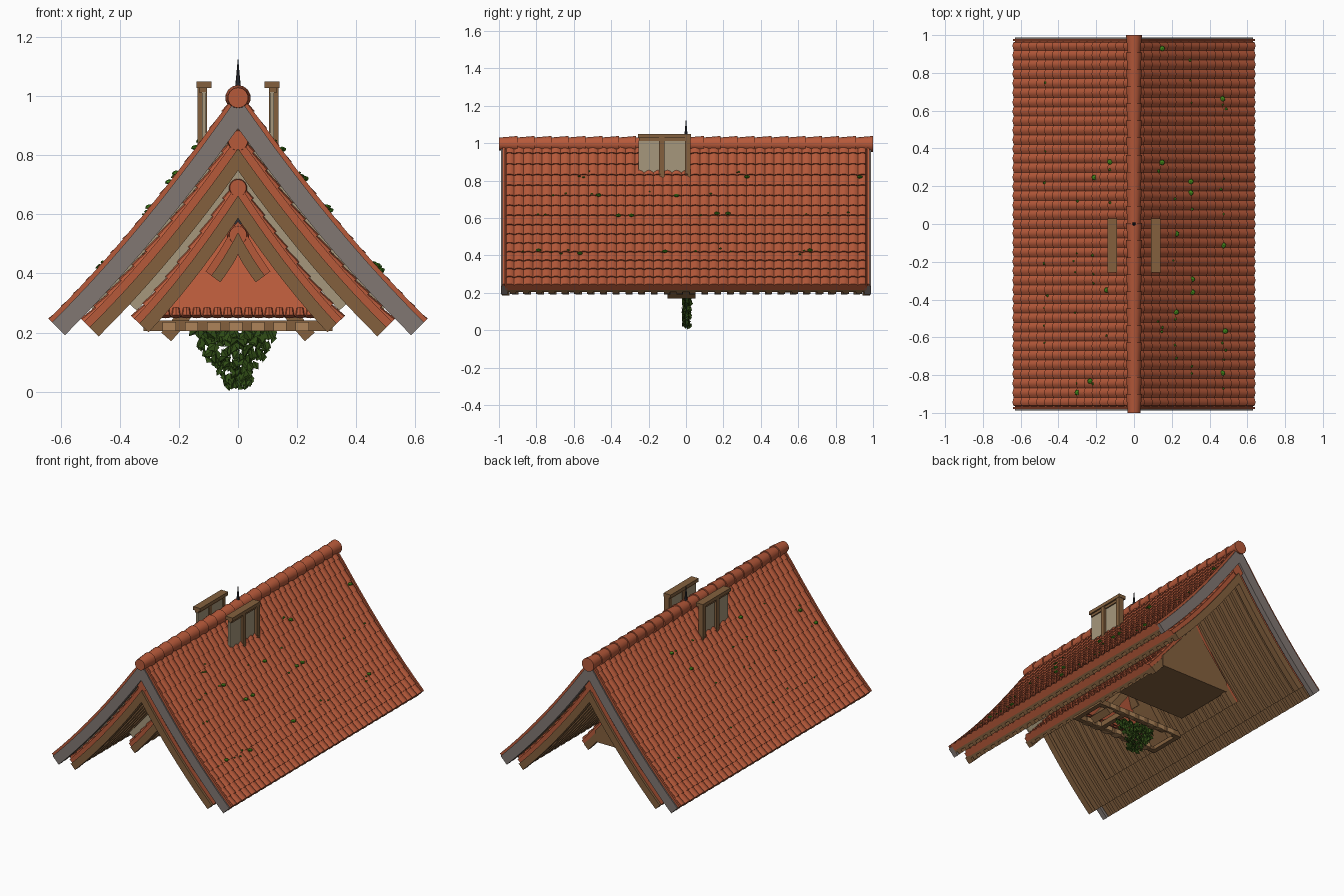
import bpy, bmesh, math, random
from mathutils import Vector, Matrix

if "Cube" in bpy.data.objects:
    bpy.data.objects.remove(bpy.data.objects["Cube"])
random.seed(4)

def mat(name, c):
    m = bpy.data.materials.new(name)
    m.diffuse_color = (*c, 1)
    m.use_nodes = True
    m.node_tree.nodes["Principled BSDF"].inputs["Base Color"].default_value = m.diffuse_color
    return m
TILE = mat("terracotta", (0.47, 0.10, 0.042))
WOOD = mat("brown wood", (0.23, 0.118, 0.048))
LIGHT = mat("light wood", (0.42, 0.23, 0.10))
PLASTER = mat("beige plaster", (0.38, 0.31, 0.20))
GREY = mat("weathered grey", (0.22, 0.185, 0.17))
MOSS = mat("moss green", (0.05, 0.22, 0.01))
IVY = mat("ivy green", (0.03, 0.075, 0.008))
DARK = mat("dark iron", (0.03, 0.03, 0.035))

def finish(name, bm, m, smooth=False):
    bmesh.ops.recalc_face_normals(bm, faces=bm.faces)
    me = bpy.data.meshes.new(name)
    bm.to_mesh(me)
    bm.free()
    me.materials.append(m)
    ob = bpy.data.objects.new(name, me)
    bpy.context.collection.objects.link(ob)
    if smooth:
        bpy.ops.object.select_all(action='DESELECT')
        ob.select_set(True)
        bpy.context.view_layer.objects.active = ob
        bpy.ops.object.shade_smooth_by_angle(angle=math.radians(40))
    return ob

def add_box(bm, x0, x1, y0, y1, z0, z1):
    M = Matrix.Translation(((x0+x1)/2, (y0+y1)/2, (z0+z1)/2)) @ Matrix.Diagonal((x1-x0, y1-y0, z1-z0, 1))
    bmesh.ops.create_cube(bm, size=1, matrix=M)

def prism(bm, poly, y0, y1):
    a = [bm.verts.new((x, y0, z)) for x, z in poly]
    b = [bm.verts.new((x, y1, z)) for x, z in poly]
    n = len(poly)
    bm.faces.new(a)
    bm.faces.new(b[::-1])
    for i in range(n):
        bm.faces.new((a[i], a[(i+1) % n], b[(i+1) % n], b[i]))

# Curved roof profile: half width, eave height, ridge height
MAIN, SECOND, THIRD = (0.63, 0.235, 1.0), (0.52, 0.235, 0.865), (0.35, 0.245, 0.705)
FOURTH, PORCH = (0.26, 0.2, 0.56), (0.10, 0.40, 0.565)

def at(p, t, d):
    """Point on the profile at t (0 ridge, 1 eave), moved d along the normal."""
    w, z0, z1 = p
    u, h = 1-t, z1-z0
    z = z0 + h*(0.8125*u + 0.1875*u*u)
    n = Vector((h/w*(0.8125 + 0.375*u), 1)).normalized()
    x = w*t + n.x*d
    if x < 0 or t == 0:
        return 0.0, (z1 + d/n.y if d < 0 else z1 + d)
    return x, z + n.y*d

def add_arch(bm, p, y0, y1, d0, d1, t1=1.0, n=10):
    """Two mirrored curved slabs between normal offsets d0 and d1."""
    for s in (1, -1):
        rings = []
        for i in range(n+1):
            t = t1*i/n
            (xa, za), (xb, zb) = at(p, t, d0), at(p, t, d1)
            rings.append([bm.verts.new(c) for c in ((s*xa, y0, za), (s*xa, y1, za), (s*xb, y1, zb), (s*xb, y0, zb))])
        for a, b in zip(rings, rings[1:]):
            for k in range(4):
                bm.faces.new((a[k], a[(k+1) % 4], b[(k+1) % 4], b[k]))
        bm.faces.new(rings[0])
        bm.faces.new(rings[-1])

def arch(name, m, *args, **kw):
    bm = bmesh.new()
    add_arch(bm, *args, **kw)
    return finish(name, bm, m)

def tiles(name, p, y0, y1, courses, pitch=0.05, amp=0.009):
    """Stepped, wavy tile surface on both slopes."""
    bm = bmesh.new()
    k = 6
    cols = round((y1-y0)/pitch)*k
    rows = []
    for c in range(courses):
        rows += [(c/courses, 0.002), ((c+1)/courses, 0.009)]
    rows.append((1.0, -0.01))
    for s in (1, -1):
        g = []
        for t, lift in rows:
            line = []
            for j in range(cols+1):
                d = lift + amp*abs(math.sin(math.pi*j/k)) if lift > 0 else lift
                if j in (0, cols):
                    d = -0.006
                x, z = at(p, t, d)
                line.append(bm.verts.new((s*x, y0+(y1-y0)*j/cols, z)))
            g.append(line)
        for a, b in zip(g, g[1:]):
            for j in range(cols):
                bm.faces.new((a[j], a[j+1], b[j+1], b[j]))
    finish(name, bm, TILE, True)

def ridge(name, z, r, y0, y1, n):
    """Row of overlapping tapered round ridge tiles."""
    bm = bmesh.new()
    L = (y1-y0)/n
    for i in range(n):
        M = Matrix.Translation((0, y0+L*(i+0.5), z)) @ Matrix.Rotation(-math.pi/2, 4, 'X')
        bmesh.ops.create_cone(bm, cap_ends=True, segments=14, radius1=r*0.84, radius2=r*1.05, depth=L*1.1, matrix=M)
    finish(name, bm, TILE, True)

def rafters(name, p, y0, y1, n, d0, d1, width):
    bm = bmesh.new()
    for i in range(n):
        y = y0 + (y1-y0-width)*i/(n-1)
        add_arch(bm, p, y, y+width, d0, d1, n=8)
    finish(name, bm, WOOD)

# Main roof
tiles("main_roof_tiles", MAIN, -0.968, 0.968, 15)
arch("main_roof_body", TILE, MAIN, -0.968, 0.968, 0.0, -0.028)
arch("main_roof_boards", WOOD, MAIN, -0.96, 0.96, -0.028, -0.042)
rafters("main_rafters", MAIN, -0.94, 0.94, 28, -0.042, -0.06, 0.032)
ridge("main_ridge_tiles", 0.995, 0.041, -0.995, 0.995, 22)
for s in (-1, 1):
    ya, yb = sorted((s*0.955, s*0.988))
    arch("grey_verge", GREY, MAIN, ya, yb, 0.0, -0.062)
    ya, yb = sorted((s*0.968, s*0.98))
    arch("verge_tile_edge", TILE, MAIN, ya, yb, 0.015, 0.0)

# Second roof nested just below
tiles("second_roof_tiles", SECOND, -0.96, 0.96, 12)
arch("second_roof_body", TILE, SECOND, -0.97, 0.97, 0.002, -0.028)
arch("second_roof_boards", WOOD, SECOND, -0.96, 0.96, -0.028, -0.042)
rafters("second_rafters", SECOND, -0.93, 0.93, 28, -0.042, -0.062, 0.035)
ridge("second_ridge_tiles", 0.85, 0.04, -0.97, 0.97, 20)
for s in (-1, 1):
    ya, yb = sorted((s*0.945, s*0.985))
    arch("second_bargeboard", WOOD, SECOND, ya, yb, -0.024, -0.068)

# Plaster strip between the two roofs, with batten ends
arch("plaster_strip", PLASTER, MAIN, -0.93, -0.915, -0.05, -0.11, t1=0.86)
bm = bmesh.new()
for s in (-1, 1):
    for i in range(8):
        x, z = at(MAIN, 0.14+0.09*i, -0.085)
        add_box(bm, s*x-0.016, s*x+0.016, -0.945, -0.91, z-0.01, z+0.01)
finish("batten_ends", bm, WOOD)

# Third, shorter roof and the room below it
tiles("third_roof_tiles", THIRD, -0.6, 0.55, 9)
arch("third_roof_body", TILE, THIRD, -0.61, 0.56, 0.002, -0.025)
arch("third_roof_boards", WOOD, THIRD, -0.6, 0.55, -0.025, -0.04)
rafters("third_rafters", THIRD, -0.58, 0.54, 16, -0.04, -0.055, 0.035)
ridge("third_ridge_tiles", 0.69, 0.034, -0.61, 0.56, 12)
for ya in (-0.62, 0.53):
    arch("third_bargeboard", WOOD, THIRD, ya, ya+0.035, -0.022, -0.065)
bm = bmesh.new()
prism(bm, [(-0.25, 0.27), (0.25, 0.27), (0.25, 0.34), (0, 0.63), (-0.25, 0.34)], 0.15, 0.57)
finish("inner_room_wall", bm, WOOD)
arch("inner_plaster_strip", PLASTER, SECOND, -0.58, -0.57, -0.06, -0.1, t1=0.8)

# Small front-facing tiled gable with its base frame
bm = bmesh.new()
v = [bm.verts.new(c) for c in ((-0.25, -0.17, 0.26), (0.25, -0.17, 0.26), (0, -0.03, 0.63),
                               (-0.25, -0.14, 0.25), (0.25, -0.14, 0.25), (0, 0.0, 0.62))]
for f in ((0, 1, 2), (5, 4, 3), (0, 3, 4, 1), (1, 4, 5, 2), (2, 5, 3, 0)):
    bm.faces.new([v[i] for i in f])
for i in range(15):
    M = Matrix.Translation((-0.245+0.035*i, -0.165, 0.268)) @ Matrix.Rotation(math.radians(-20), 4, 'X')
    bmesh.ops.create_cone(bm, cap_ends=True, segments=8, radius1=0.017, radius2=0.012, depth=0.03, matrix=M)
finish("small_gable_tiles", bm, TILE)
bm = bmesh.new()
for y in (-0.19, 0.03):
    add_box(bm, -0.32, 0.32, y, y+0.03, 0.205, 0.24)
for x in (-0.32, -0.13, 0.1, 0.29):
    add_box(bm, x, x+0.03, -0.18, 0.05, 0.205, 0.24)
finish("base_frame", bm, WOOD)
bm = bmesh.new()
for i in range(7):
    x = -0.255 + 0.075*i
    add_box(bm, x, x+0.045, -0.2, -0.15, 0.205, 0.236)
    add_box(bm, x, x+0.045, 0.03, 0.065, 0.205, 0.236)
finish("base_blocks", bm, LIGHT)
arch("lower_rafters", WOOD, FOURTH, -0.1, 0.05, 0.0, -0.045)
arch("porch_tiles", TILE, PORCH, -0.2, -0.03, 0.012, -0.012)
arch("porch_boards", WOOD, PORCH, -0.215, -0.03, -0.012, -0.05)
ridge("porch_ridge", 0.53, 0.036, -0.2, -0.03, 2)
bm = bmesh.new()
add_box(bm, -0.012, 0.012, -0.11, -0.03, 0.54, 0.615)
finish("small_dark_window", bm, DARK)

# Wooden framed panels standing through the slopes near the ridge
for s in (-1, 1):
    bm = bmesh.new()
    for y in (-0.145, -0.005):
        add_box(bm, *sorted((s*0.105, s*0.138)), y, y+0.03, 0.78, 1.03)
    add_box(bm, *sorted((s*0.09, s*0.14)), -0.256, 0.028, 1.028, 1.05)
    add_box(bm, *sorted((s*0.105, s*0.13)), -0.25, 0.02, 1.012, 1.03)
    finish("panel_frame", bm, WOOD)
    bm = bmesh.new()
    add_box(bm, *sorted((s*0.108, s*0.122)), -0.255, 0.0, 0.82, 1.015)
    finish("panel_infill", bm, PLASTER)

# Ridge spike
bm = bmesh.new()
bmesh.ops.create_cone(bm, cap_ends=True, segments=8, radius1=0.012, radius2=0.001, depth=0.12,
                      matrix=Matrix.Translation((0, 0, 1.065)))
finish("ridge_spike", bm, DARK)

# Moss patches scattered on the main slopes
bm = bmesh.new()
for i in range(64):
    x, z = at(MAIN, random.choice((0.2, 0.33, 0.47, 0.72, 0.74)) + random.uniform(-0.02, 0.02), 0.016)
    s = random.choice((-1, 1))
    r = random.choice((0.006, 0.008, 0.016))
    M = Matrix.Translation((s*x, random.uniform(-0.93, 0.93), z)) @ Matrix.Diagonal((1, 1, 0.6, 1))
    bmesh.ops.create_icosphere(bm, subdivisions=1, radius=r, matrix=M)
finish("moss_patches", bm, MOSS)

# Hanging ivy: folded leaves, denser and wider at the top
bm = bmesh.new()
for i in range(230):
    h = random.random()**1.4
    z = 0.205 - 0.19*h
    wide = 0.12*(1-h) + 0.035
    c = Vector((random.uniform(-wide, wide)*0.95 - 0.02*(1-h), random.uniform(-0.022, 0.022), z))
    r = 0.022 - 0.008*h
    R = Matrix.Rotation(random.uniform(-1, 1), 3, 'Y') @ Matrix.Rotation(random.uniform(-0.9, 0.9), 3, 'Z')
    pts = [c + R @ Vector(q) for q in ((0, 0, r), (r*0.8, r*0.4, 0), (0, 0, -r), (-r*0.8, r*0.4, 0))]
    for q in pts:
        q.z = max(q.z, 0.0)
    a, b, d, e = [bm.verts.new(q) for q in pts]
    bm.faces.new((a, b, d))
    bm.faces.new((a, d, e))
finish("hanging_ivy", bm, IVY)
